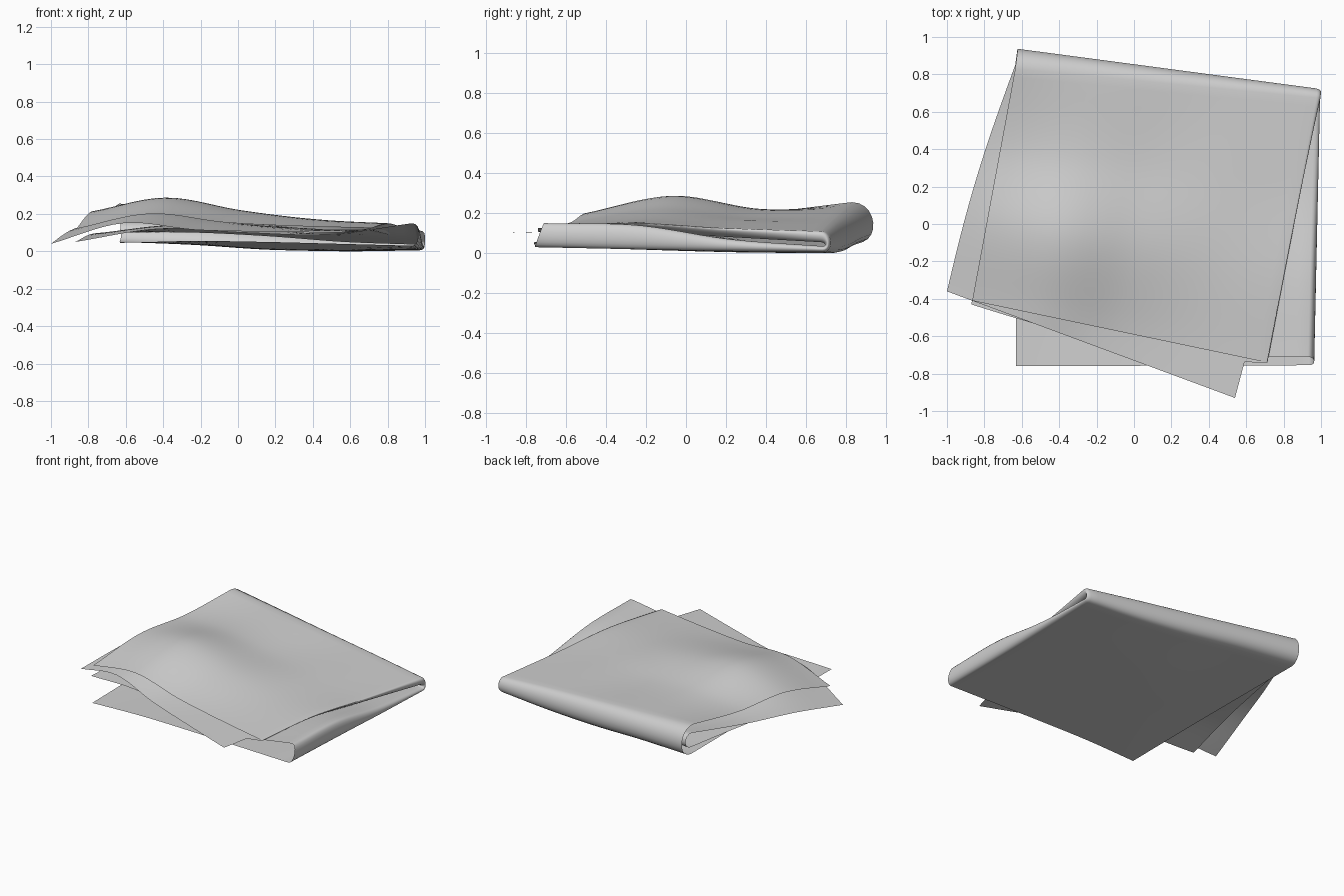
import bpy
import bmesh
from math import pi, sin
from mathutils import Vector

if "Cube" in bpy.data.objects:
    bpy.data.objects.remove(bpy.data.objects["Cube"])

N = 28      # steps across a layer
ARC = 10    # steps around a fold


def spline(vals, t):
    """Smooth curve through evenly spaced numbers or points."""
    n = len(vals) - 1
    i = min(int(t * n), n - 1)
    f = t * n - i
    b, c = vals[i], vals[i + 1]
    a = vals[i - 1] if i > 0 else 2 * b - c
    d = vals[i + 2] if i + 2 <= n else 2 * c - b
    return b + 0.5 * f * (c - a + f * (2 * a - 5 * b + 4 * c - d + f * (3 * (b - c) + d - a)))


def layer(corners, heights, front_bow=0, left_bow=0):
    """Rows of points, front to back; heights in cm of a 2 m cloth."""
    fl, fr, br, bl = [Vector((x, y, 0)) for x, y in corners]
    rows = []
    for j in range(N + 1):
        v = j / N
        row = []
        for i in range(N + 1):
            u = i / N
            p = fl.lerp(fr, u).lerp(bl.lerp(br, u), v)
            p.y -= front_bow * (1 - v) * sin(pi * u)
            p.x -= left_bow * (1 - u) * sin(pi * v)
            p.z = spline([spline(h, u) for h in heights], v) / 100
            row.append(p)
        rows.append(row)
    return rows


def fold(edge_a, edge_b, out, d_start, d_end):
    """Rounded strip joining two edges, bulging along out."""
    out = Vector(out).normalized()
    n = len(edge_a) - 1
    rows = []
    for k, (a, b) in enumerate(zip(edge_a, edge_b)):
        h = out * (d_start + (d_end - d_start) * k / n)
        row = []
        for i in range(ARC + 1):
            t = i / ARC
            s = 1 - t
            row.append(a * s**3 + (a + h) * 3 * s * s * t + (b + h) * 3 * s * t * t + b * t**3)
        rows.append(row)
    return rows


def right_edge(rows, start=0):
    """Right edge of a layer, beginning part of the way back."""
    edge = [r[-1] for r in rows]
    return [spline(edge, start + (1 - start) * k / N) for k in range(N + 1)]


# Four stacked layers of the cloth, lowest first
bottom = layer([(-.63, -.76), (.93, -.755), (.965, .685), (-.635, .85)],
               [[4.5, 5.5, 5, 4, 3], [5, 4.5, 3, 2, 2], [5, 3.5, 1, .5, 1], [5, 3.5, 1, 0, .5]])
lower_mid = layer([(-.87, -.43), (.93, -.71), (.965, .685), (-.635, .85)],
                  [[5, 12, 10, 9, 15], [9, 14, 12, 9.5, 14], [10, 12, 10, 8, 7], [10, 10, 8, 5, 3.5]],
                  front_bow=.09)
upper_mid = layer([(-1, -.36), (.54, -.93), (.965, .675), (-.635, .85)],
                  [[4, 15, 11.5, 10.5, 10], [11, 22, 16, 12, 11.5], [15, 18, 14, 12, 8.5], [20, 17, 14, 10, 5.5]],
                  left_bow=.025)
top = layer([(-.865, -.41), (.71, -.74), (.975, .675), (-.635, .83)],
            [[12, 20, 15.5, 13.5, 12.5], [21, 28.7, 22, 17, 15], [21, 22, 18, 16, 12.5], [25.5, 22, 18.5, 15, 11]])

# Back fold joins outer and inner pairs; side folds join neighbours
BACK = (.13, .99, 0)
SIDE = (.99, -.08, 0)
outer_back = fold(bottom[-1], top[-1], BACK, .13, .06)
inner_back = fold(lower_mid[-1], upper_mid[-1], BACK, .07, .02)
low_side = fold(right_edge(bottom), right_edge(lower_mid), SIDE, .045, .04)
# The loose front corner of the upper middle layer stays outside its fold
top_side = fold(right_edge(upper_mid, .12), right_edge(top), SIDE, .025, .035)
# Corner where the side fold turns over the back fold
corner = fold(low_side[-1], top_side[-1][::-1], BACK, .06, .02)

bm = bmesh.new()
for rows in (bottom, lower_mid, upper_mid, top, outer_back, inner_back,
             low_side, top_side, corner):
    verts = [[bm.verts.new(p) for p in row] for row in rows]
    for r0, r1 in zip(verts, verts[1:]):
        for i in range(len(r0) - 1):
            bm.faces.new((r0[i], r0[i + 1], r1[i + 1], r1[i]))
bmesh.ops.remove_doubles(bm, verts=bm.verts, dist=0.0005)
bmesh.ops.recalc_face_normals(bm, faces=bm.faces)
low = min(v.co.z for v in bm.verts)
for v in bm.verts:
    v.co.z -= low
for f in bm.faces:
    f.smooth = True

mesh = bpy.data.meshes.new("folded_cloth")
bm.to_mesh(mesh)
bm.free()
cloth = bpy.data.objects.new("folded_cloth", mesh)
bpy.context.collection.objects.link(cloth)

# Plain pale grey fabric
grey = (.63, .63, .63, 1)
mat = bpy.data.materials.new("pale_grey_fabric")
mat.use_nodes = True
mat.diffuse_color = grey
bsdf = next(n for n in mat.node_tree.nodes if n.type == 'BSDF_PRINCIPLED')
bsdf.inputs["Base Color"].default_value = grey
bsdf.inputs["Roughness"].default_value = .8
mesh.materials.append(mat)
